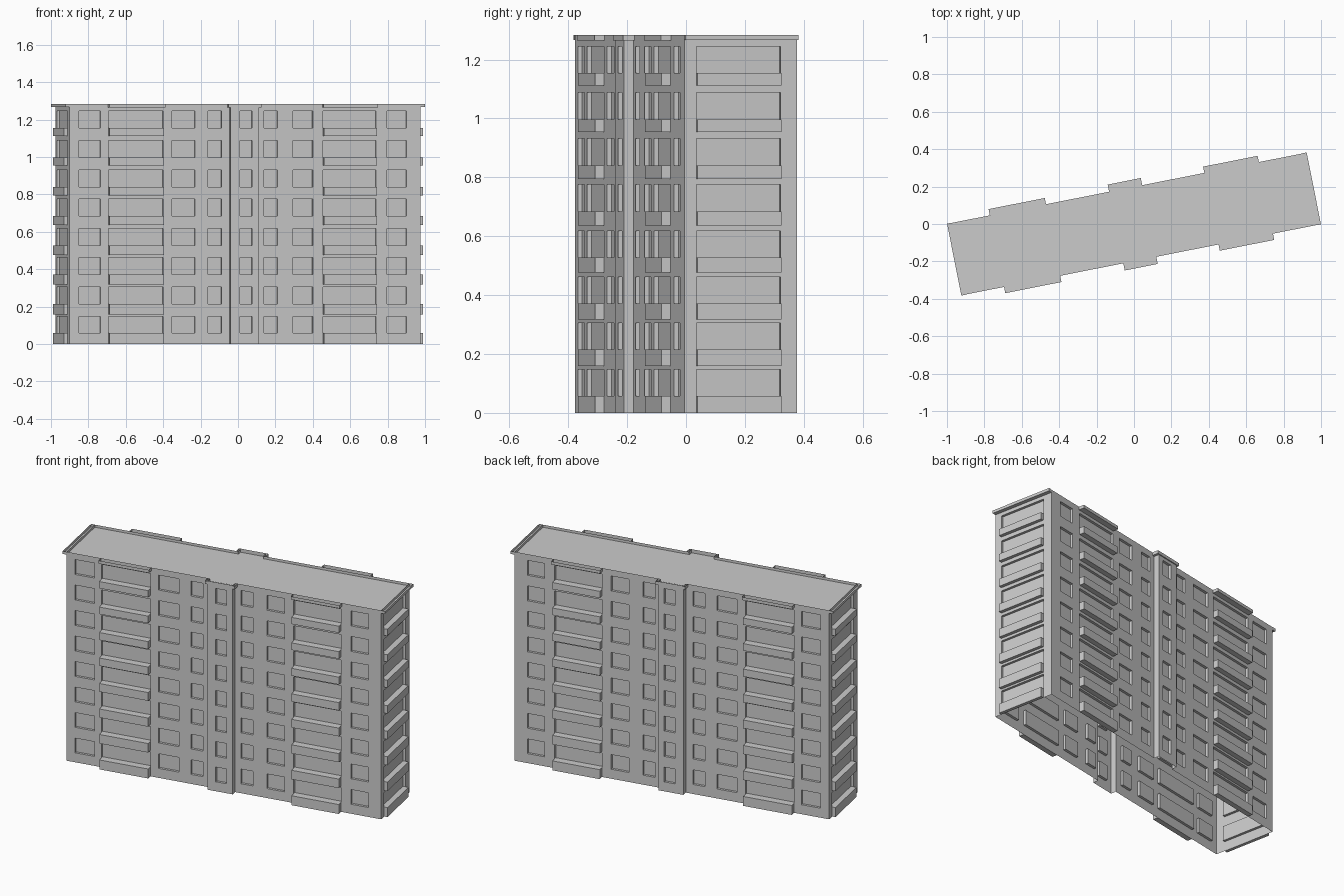
import bpy, bmesh, math
from mathutils import Vector

if "Cube" in bpy.data.objects:
    bpy.data.objects.remove(bpy.data.objects["Cube"])

ANG = math.radians(11.2)
L, W = 0.957, 0.195          # half length and half width of the body
TOP, ROOF = 1.283, 1.267
DEPTH = 0.015                # window recess
ROWS = [(0.058 + 0.1565 * i, 0.148 + 0.1567 * i) for i in range(8)]
SLABS = [(0.1589 * i, 0.058 + 0.1565 * i) for i in range(8)]
BAY = (-0.085, 0.068, -0.228)
BALCONIES = [(-0.744, -0.447), (0.425, 0.713)]
END = (-0.154, 0.138)


def finish(name, bm, mirror=False, turn=0.0):
    bmesh.ops.remove_doubles(bm, verts=bm.verts, dist=1e-5)
    me = bpy.data.meshes.new(name)
    bm.to_mesh(me)
    bm.free()
    ob = bpy.data.objects.new(name, me)
    bpy.context.collection.objects.link(ob)
    ob.rotation_euler.z = ANG + turn
    if mirror:
        m = ob.modifiers.new("mirror", 'MIRROR')
        m.use_axis = (False, True, False)
        m.use_mirror_merge = False
    return ob


def quad(bm, pts):
    bm.faces.new([bm.verts.new(p) for p in pts])


def wall(bm, p0, p1, cols=(), axis=0):
    """Wall sheet from p0 to p1 with recessed openings at cols x ROWS."""
    a, b = Vector((*p0, 0)), Vector((*p1, 0))
    d = (b - a).normalized()
    n = Vector((d.y, -d.x, 0))
    cols = [(c[0] - a[axis], c[1] - a[axis]) for c in cols]
    ss = [0] + [s for c in cols for s in c] + [(b - a).length]
    zs = [0] + [z for r in ROWS for z in r] + [TOP]

    def P(s, z, k=0):
        return a + d * s - n * k + Vector((0, 0, z))

    for i in range(len(ss) - 1):
        for j in range(len(zs) - 1):
            c = [(ss[i], zs[j]), (ss[i + 1], zs[j]),
                 (ss[i + 1], zs[j + 1]), (ss[i], zs[j + 1])]
            if i % 2 and j % 2:
                quad(bm, [P(*q, DEPTH) for q in c])
                for k in range(4):
                    q, r = c[k], c[(k + 1) % 4]
                    quad(bm, [P(*q), P(*r), P(*r, DEPTH), P(*q, DEPTH)])
            else:
                quad(bm, [P(*q) for q in c])


def box(bm, x, y, z, skip=()):
    c = [[(X, Y, Z) for X, Y in ((x[0], y[0]), (x[1], y[0]), (x[1], y[1]), (x[0], y[1]))]
         for Z in z]
    faces = {"bottom": c[0][::-1], "top": c[1]}
    for k, nm in enumerate(("front", "right", "back", "left")):
        m = (k + 1) % 4
        faces[nm] = [c[0][k], c[0][m], c[1][m], c[1][k]]
    for nm, f in faces.items():
        if nm not in skip:
            quad(bm, f)


# Long walls with the stair bay, front mirrored to the back
bm = bmesh.new()
l, r, v = BAY
wall(bm, (-L, -W), (l, -W),
     [(-0.905, -0.788), BALCONIES[0], (-0.397, -0.274), (-0.201, -0.128)])
wall(bm, (l, -W), (l, v))
wall(bm, (l, v), (r, v), [(-0.035, 0.032)])
wall(bm, (r, v), (r, -W))
wall(bm, (r, -W), (L, -W),
     [(0.104, 0.176), (0.261, 0.369), BALCONIES[1], (0.774, 0.879)])
finish("long_walls", bm, mirror=True)

# Balcony parapets on the long sides
bm = bmesh.new()
for b in BALCONIES:
    for z in SLABS:
        box(bm, b, (-0.226, -W), z)
finish("side_balconies", bm, mirror=True)

# Open-topped cornices over balconies and bay
bm = bmesh.new()
for b in BALCONIES:
    box(bm, (b[0] - 0.003, b[1] + 0.006), (-0.229, -W), (1.264, TOP), ("top", "back"))
box(bm, (l - 0.012, r + 0.015), (v - 0.006, -W), (1.264, TOP), ("top", "back"))
finish("side_cornices", bm, mirror=True)

# End walls, end balconies and end cornices
for side, turn in (("right", 0.0), ("left", math.pi)):
    bm = bmesh.new()
    wall(bm, (L, -W), (L, W), [END], axis=1)
    finish(side + "_end_wall", bm, turn=turn)
    bm = bmesh.new()
    for z in SLABS:
        box(bm, (L, 0.977), END, z)
    finish(side + "_end_balconies", bm, turn=turn)
    bm = bmesh.new()
    box(bm, (L, 0.98), (-W - 0.001, W + 0.001), (1.266, TOP), ("top", "left"))
    finish(side + "_end_cornice", bm, turn=turn)

# Flat roof; the underside of the building stays open
bm = bmesh.new()
quad(bm, [(-L, -W, ROOF), (L, -W, ROOF), (L, W, ROOF), (-L, W, ROOF)])
finish("roof", bm)
